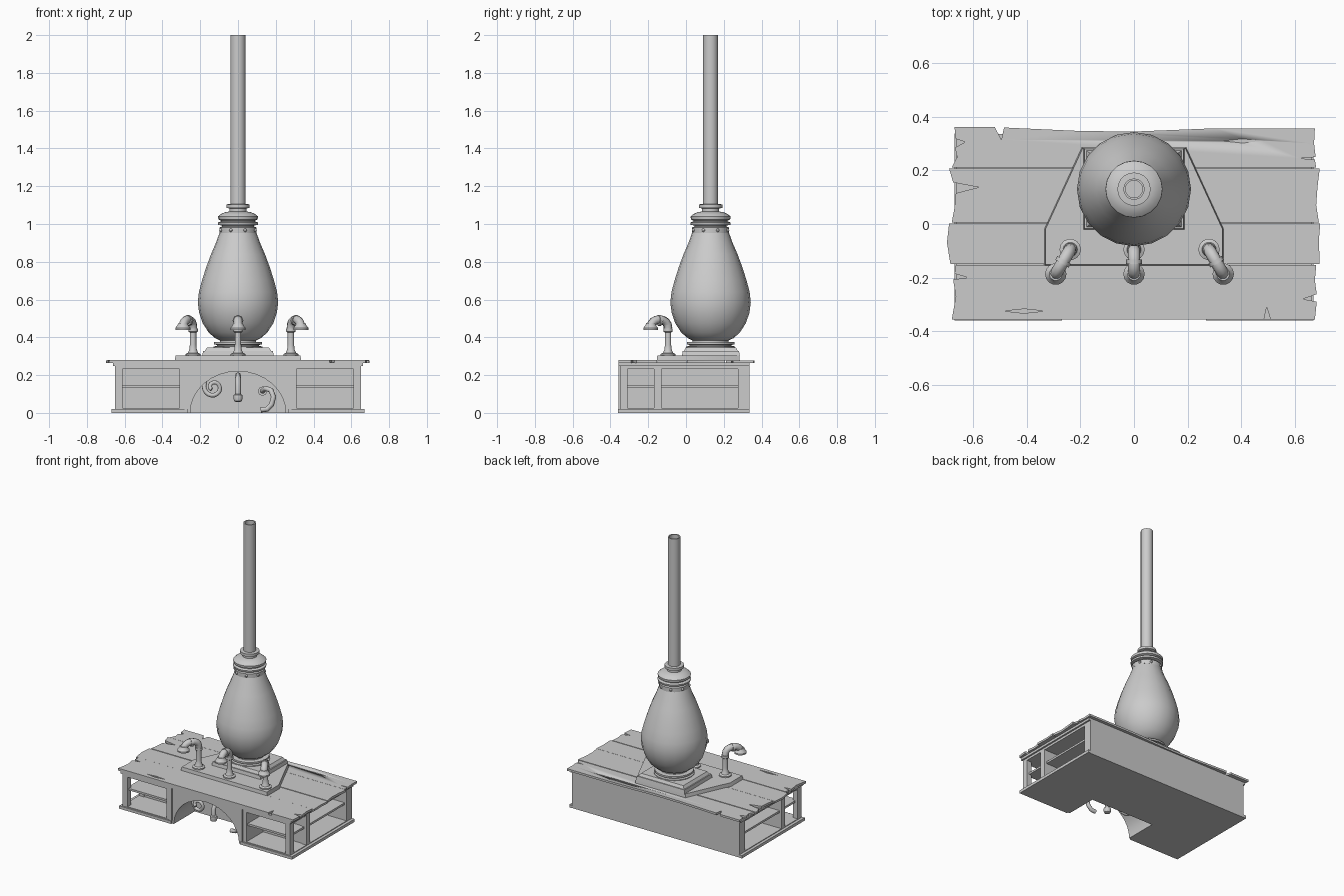
import bpy, bmesh, math
from mathutils import Vector

if "Cube" in bpy.data.objects:
    bpy.data.objects.remove(bpy.data.objects["Cube"])


def add(name, bm, angle=35):
    bmesh.ops.recalc_face_normals(bm, faces=bm.faces)
    me = bpy.data.meshes.new(name)
    bm.to_mesh(me)
    bm.free()
    me.shade_smooth()
    me.set_sharp_from_angle(angle=math.radians(angle))
    ob = bpy.data.objects.new(name, me)
    bpy.context.collection.objects.link(ob)
    return ob


def prism(name, pts, z0, z1, inset=1.0, centre=(0, 0)):
    """Extrude an outline upward, optionally scaling the top about a centre."""
    bm = bmesh.new()
    low = [bm.verts.new((x, y, z0)) for x, y in pts]
    cx, cy = centre
    top = [bm.verts.new((cx + (x - cx) * inset, cy + (y - cy) * inset, z1)) for x, y in pts]
    bm.faces.new(low)
    bm.faces.new(top)
    n = len(pts)
    for i in range(n):
        j = (i + 1) % n
        bm.faces.new((low[i], low[j], top[j], top[i]))
    return add(name, bm)


def box(name, x0, x1, y0, y1, z0, z1, inset=1.0):
    return prism(name, [(x0, y0), (x1, y0), (x1, y1), (x0, y1)], z0, z1, inset,
                 ((x0 + x1) / 2, (y0 + y1) / 2))


def lathe(name, profile, x, y, sides=20):
    bm = bmesh.new()
    rings = []
    for r, z in profile:
        rings.append([bm.verts.new((x + r * math.cos(2 * math.pi * i / sides),
                                    y + r * math.sin(2 * math.pi * i / sides), z))
                      for i in range(sides)])
    for a, b in zip(rings, rings[1:]):
        for i in range(sides):
            j = (i + 1) % sides
            bm.faces.new((a[i], a[j], b[j], b[i]))
    bm.faces.new(rings[0])
    bm.faces.new(rings[-1])
    return add(name, bm)


def tube(name, pts, radii):
    """Bevelled curve along points, converted to a mesh."""
    cu = bpy.data.curves.new(name, 'CURVE')
    cu.dimensions = '3D'
    cu.bevel_depth = 1.0
    cu.bevel_resolution = 2
    cu.use_fill_caps = True
    sp = cu.splines.new('POLY')
    sp.points.add(len(pts) - 1)
    for i, (p, co) in enumerate(zip(sp.points, pts)):
        p.co = (*co, 1)
        p.radius = radii[i] if isinstance(radii, list) else radii
    tmp = bpy.data.objects.new(name, cu)
    bpy.context.collection.objects.link(tmp)
    me = bpy.data.meshes.new_from_object(tmp.evaluated_get(bpy.context.evaluated_depsgraph_get()))
    bpy.data.objects.remove(tmp)
    bm = bmesh.new()
    bm.from_mesh(me)
    return add(name, bm, 50)


def cut(ob, cutter):
    mod = ob.modifiers.new("cut", 'BOOLEAN')
    mod.operation = 'DIFFERENCE'
    mod.solver = 'EXACT'
    mod.object = cutter
    dg = bpy.context.evaluated_depsgraph_get()
    me = bpy.data.meshes.new_from_object(ob.evaluated_get(dg))
    ob.modifiers.clear()
    ob.data = me
    bpy.data.objects.remove(cutter)


# Desk body with shelf openings and an arched knee recess
body = box("desk_body", -.65, .65, -.35, .335, 0, .266)
for s in (-1, 1):
    for a, b, y0, y1 in ((.31, .612, -.4, -.165), (.45, .72, -.31, -.17), (.42, .72, -.13, .275)):
        cut(body, box("cutter", min(s * a, s * b), max(s * a, s * b), y0, y1, .025, .232))
bm = bmesh.new()
arch = [(.253 * math.cos(2 * math.pi * i / 32), .22 * math.sin(2 * math.pi * i / 32)) for i in range(32)]
back = [bm.verts.new((x, -.12, z)) for x, z in arch]
front = [bm.verts.new((x, -.45, z)) for x, z in arch]
bm.faces.new(back)
bm.faces.new(front)
for i in range(32):
    j = (i + 1) % 32
    bm.faces.new((back[i], back[j], front[j], front[i]))
cut(body, add("cutter", bm))
body.data.set_sharp_from_angle(angle=math.radians(30))

# Shelves, skirting and cornice strips on both sides
for s, side in ((-1, "left"), (1, "right")):
    def sbox(name, a, b, *rest):
        box(side + "_" + name, min(s * a, s * b), max(s * a, s * b), *rest)
    sbox("front_shelf", .30, .63, -.335, -.16, .134, .148)
    sbox("side_shelf", .41, .635, -.14, .28, .134, .148)
    sbox("front_skirting", .268, .67, -.36, -.345, 0, .02)
    sbox("side_skirting", .645, .67, -.36, .337, 0, .02)
    sbox("side_cornice", .645, .662, -.357, .335, .248, .266)
    sbox("arch_pilaster", .265, .282, -.357, -.345, .02, .248)
box("front_cornice", -.662, .662, -.357, -.345, .248, .266)

# Worn table-top planks with split ends
planks = [
    ("front_plank", [(-.68, -.357), (.485, -.357), (.495, -.31), (.51, -.357), (.675, -.357), (.682, -.29),
                     (.63, -.28), (.682, -.262), (.675, -.21), (.68, -.153), (-.665, -.153), (-.67, -.185),
                     (-.62, -.2), (-.675, -.207), (-.665, -.27)]),
    ("middle_plank", [(-.685, -.15), (.693, -.15), (.69, -.06), (.695, .002), (-.69, .002), (-.698, -.07)]),
    ("inner_plank", [(-.68, .006), (.69, .006), (.68, .07), (.685, .14), (.693, .207), (-.69, .207),
                     (-.675, .155), (-.58, .137), (-.665, .115), (-.67, .06)]),
    ("back_plank", [(-.68, .211), (.68, .211), (.675, .24), (.62, .245), (.678, .25), (.672, .3), (.675, .357),
                    (.3, .357), (0, .345), (-.2, .347), (-.485, .36), (-.495, .315), (-.52, .362), (-.67, .362),
                    (-.665, .318), (-.63, .306), (-.668, .285), (-.66, .25)]),
]
top = {n: prism(n, p, .264, .28 - .0015 * (i % 2)) for i, (n, p) in enumerate(planks)}
for n, cx, cy in (("front_plank", -.41, -.325), ("back_plank", .405, .31)):
    cut(top[n], prism("cutter", [(cx - .075, cy), (cx, cy - .008), (cx + .075, cy), (cx, cy + .008)], .274, .3))

# Mounting plate and stepped plinth under the vessel
prism("mounting_plate", [(-.335, -.155), (.335, -.155), (.335, -.02), (.195, .285), (-.195, .285), (-.335, -.02)],
      .278, .304, .985, (0, .05))
box("plinth_lower", -.19, .19, -.022, .285, .30, .328, .97)
box("plinth_upper", -.178, .178, -.012, .275, .326, .347, .92)
CY = .13
lathe("vessel_seat", [(.13, .345), (.13, .352), (.112, .354), (.112, .36), (.126, .362),
                      (.126, .374), (.095, .376), (.095, .395)], 0, CY)

# Pear-shaped vessel
lathe("vessel", [(.085, .378), (.12, .395), (.155, .425), (.187, .475), (.206, .53), (.213, .585), (.207, .64),
                 (.191, .70), (.169, .77), (.143, .84), (.117, .90), (.099, .95), (.088, .975)], 0, CY)

# Collar, rivets and chimney pipe
lathe("collar", [(.08, .953), (.098, .953), (.098, .982), (.085, .986), (.085, .992), (.105, .996), (.107, 1.008),
                 (.09, 1.014), (.09, 1.018), (.104, 1.024), (.106, 1.04), (.092, 1.052), (.07, 1.062),
                 (.046, 1.066), (.046, 1.082), (.062, 1.086), (.062, 1.104), (.038, 1.106)], 0, CY)
for i in range(8):
    a = 2 * math.pi * (i + .5) / 8
    bm = bmesh.new()
    bmesh.ops.create_uvsphere(bm, u_segments=8, v_segments=6, radius=.009)
    bmesh.ops.translate(bm, verts=bm.verts, vec=(.098 * math.cos(a), CY + .098 * math.sin(a), .967))
    add("collar_rivet", bm)
lathe("chimney_pipe", [(.04, 1.09), (.04, 2.0), (.032, 2.0), (.032, 1.93)], 0, CY, 16)

# Three swan-neck taps
for bx, ex in ((-.238, -.292), (0, 0), (.28, .333)):
    p0, p1 = Vector((bx, -.095, 0)), Vector((ex, -.187, 0))
    lathe("tap_riser", [(.04, .30), (.04, .312), (.027, .318), (.02, .335), (.017, .36), (.017, .425),
                        (.025, .43), (.025, .447), (.01, .45)], bx, -.095, 14)
    path = []
    for i in range(9):
        t = math.pi * i / 8
        p = p0.lerp(p1, (1 - math.cos(t)) / 2)
        path.append((p.x, p.y, .447 + .047 * math.sin(t) ** .8))
    tube("tap_neck", path, .023)
    d = (p1 - p0).normalized() * .008
    mid = p0.lerp(p1, .5) + Vector((0, 0, .49))
    tube("tap_joint", [mid - d, mid + d], .029)
    lathe("tap_nozzle", [(.03, .438), (.04, .44), (.04, .45), (.03, .462), (.024, .475)], ex, -.187, 14)

# Curled pipes hanging in the arch
def spiral(cx, cz, r0, r1, a0, a1, y0, y1, n=22):
    out = []
    for i in range(n):
        t = i / (n - 1)
        r, a = r0 + (r1 - r0) * t, math.radians(a0 + (a1 - a0) * t)
        out.append((cx + r * math.cos(a), y0 + (y1 - y0) * t, cz + r * math.sin(a)))
    return out


tube("left_curl_pipe", [(-.185, -.115, .175), (-.18, -.2, .172)] + spiral(-.13, .135, .052, .014, 150, 590, -.24, -.27),
     [.012] * 12 + [.011] * 12)
tube("centre_drop_pipe", [(0, -.11, .14), (0, -.15, .185), (0, -.2, .2), (0, -.25, .185), (0, -.27, .14), (0, -.27, .09)],
     .015)
lathe("centre_drop_end", [(.015, .1), (.023, .095), (.025, .078), (.02, .062), (.01, .058)], 0, -.27, 12)
tube("right_hook_pipe", [(.13, -.11, .115), (.13, -.18, .115), (.145, -.22, .13), (.175, -.24, .12), (.188, -.25, .085),
                         (.178, -.25, .045), (.155, -.25, .02), (.12, -.25, .016)], .014)
tube("right_hook_flange", [(.13, -.13, .115), (.13, -.115, .115)], .025)
